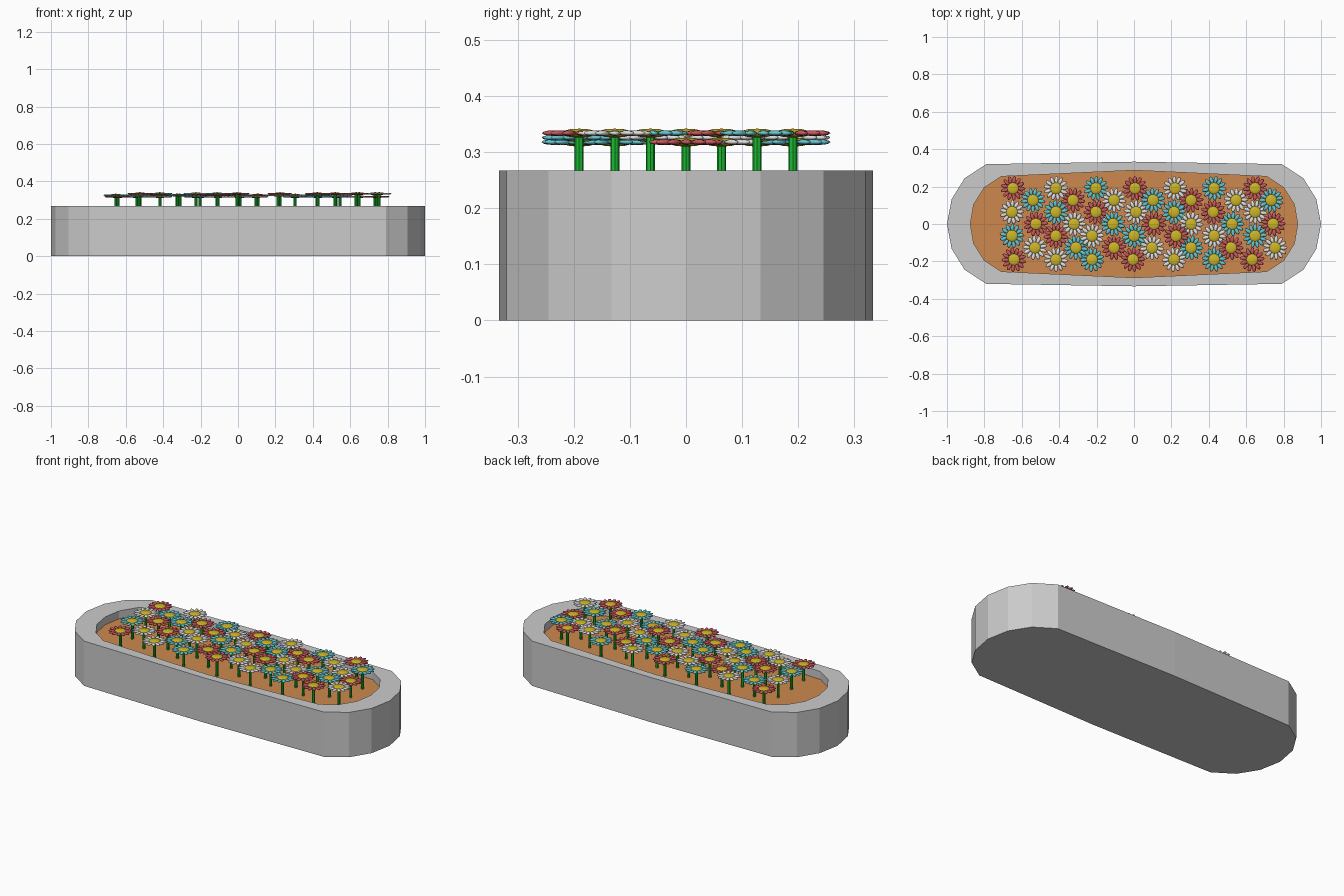
import bpy, bmesh, math, random
from mathutils import Matrix

if "Cube" in bpy.data.objects:
    bpy.data.objects.remove(bpy.data.objects["Cube"], do_unlink=True)

random.seed(4)
RIM_Z, SOIL_Z = 0.267, 0.22


def material(name, r, g, b):
    mat = bpy.data.materials.new(name)
    mat.use_nodes = True
    mat.diffuse_color = (r, g, b, 1)
    mat.node_tree.nodes["Principled BSDF"].inputs["Base Color"].default_value = (r, g, b, 1)
    return mat


stone = material("stone grey", 0.6, 0.6, 0.6)
earth = material("orange soil", 0.61, 0.25, 0.075)
green = material("stem green", 0.01, 0.5, 0.03)
yellow = material("pollen yellow", 0.61, 0.46, 0.02)
petal_colours = [
    material("petal red", 0.6, 0.1, 0.11),
    material("petal white", 0.75, 0.75, 0.75),
    material("petal turquoise", 0.13, 0.57, 0.64),
]


def finish_mesh(bm, name, materials):
    bmesh.ops.recalc_face_normals(bm, faces=bm.faces)
    mesh = bpy.data.meshes.new(name)
    bm.to_mesh(mesh)
    bm.free()
    for mat in materials:
        mesh.materials.append(mat)
    return mesh


def place(name, mesh, location=(0, 0, 0)):
    obj = bpy.data.objects.new(name, mesh)
    obj.location = location
    bpy.context.collection.objects.link(obj)
    return obj


def outline(quarter):
    """Mirror a quarter outline, running from the +y axis to the +x axis, into a loop."""
    half = quarter + [(x, -y) for x, y in reversed(quarter[:-1])]
    return half + [(-x, y) for x, y in reversed(half[1:-1])]


def ring(bm, points, z):
    return [bm.verts.new((x, y, z)) for x, y in points]


def bridge(bm, a, b):
    for i in range(len(a)):
        j = (i + 1) % len(a)
        bm.faces.new((a[i], a[j], b[j], b[i]))


outer = outline([(0, 0.333), (0.79, 0.32), (0.905, 0.245), (0.975, 0.133), (1, 0)])
inner = outline([(0, 0.287), (0.71, 0.254), (0.80, 0.195), (0.857, 0.105), (0.875, 0)])

# Planter: base, outer wall, rim and inner wall
bm = bmesh.new()
loops = [ring(bm, outer, 0), ring(bm, outer, RIM_Z),
         ring(bm, inner, RIM_Z), ring(bm, inner, SOIL_Z - 0.01)]
for low, high in zip(loops, loops[1:]):
    bridge(bm, low, high)
bm.faces.new(loops[0])
bm.faces.new(loops[-1])
place("planter", finish_mesh(bm, "planter", [stone]))

# Soil slab inside the planter
bm = bmesh.new()
bottom, top = ring(bm, inner, SOIL_Z - 0.01), ring(bm, inner, SOIL_Z)
bridge(bm, bottom, top)
bm.faces.new(bottom)
bm.faces.new(top)
place("soil", finish_mesh(bm, "soil", [earth]))


# Flower head: a ring of flattened petals around a domed centre
def flower_head(petal_mat, petals=13):
    bm = bmesh.new()
    for i in range(petals):
        turn = Matrix.Rotation(math.tau * i / petals, 4, "Z")
        shape = Matrix.Translation((0.046, 0, 0)) @ Matrix.Diagonal((0.021, 0.0105, 0.005, 1))
        bmesh.ops.create_uvsphere(bm, u_segments=8, v_segments=6, radius=1, matrix=turn @ shape)
    petal_faces = set(bm.faces)
    bmesh.ops.create_uvsphere(bm, u_segments=16, v_segments=6, radius=1,
                              matrix=Matrix.Diagonal((0.033, 0.033, 0.008, 1)))
    for face in bm.faces:
        face.material_index = 0 if face in petal_faces else 1
        face.smooth = True
    return finish_mesh(bm, "flower_head", [petal_mat, yellow])


heads = [flower_head(mat) for mat in petal_colours]

# Stem: a unit-high prism stretched to each flower's height
bm = bmesh.new()
bmesh.ops.create_cone(bm, cap_ends=True, segments=8, radius1=0.008, radius2=0.008, depth=1,
                      matrix=Matrix.Translation((0, 0, 0.5)))
stem_mesh = finish_mesh(bm, "stem", [green])

# Seven staggered rows, each flower nudged sideways a little
nudges = [
    (-1, 2, 2, 1, 1, 0, 1),
    (-1, -1, 0, -1, -3, 2, -3),
    (-2, 2, 2, 2, 0, -1, 1),
    (2, 0, -1, 0, -3, -2, -1),
    (-2, 2, -2, 0, 2, 0, 1),
    (1, 2, 0, -2, -3, -3, 1),
    (0, 2, -2, -1, 0, 0, -2),
]
for row, row_nudges in enumerate(nudges):
    y = (3 - row) * 0.0635
    for col, nudge in enumerate(row_nudges):
        x = (col - 3) * 0.214 + (row % 2) * 0.107 + nudge * 0.0053
        z = random.choice((0.318, 0.326, 0.334))
        if col == 6 and row in (0, 6):
            z = 0.334
        head = place(f"flower_head_{row}_{col}", heads[(col - row) % 3], (x, y, z))
        head.rotation_euler.z = random.uniform(0, math.tau)
        stem = place(f"stem_{row}_{col}", stem_mesh, (x, y, SOIL_Z))
        stem.scale.z = z - SOIL_Z
